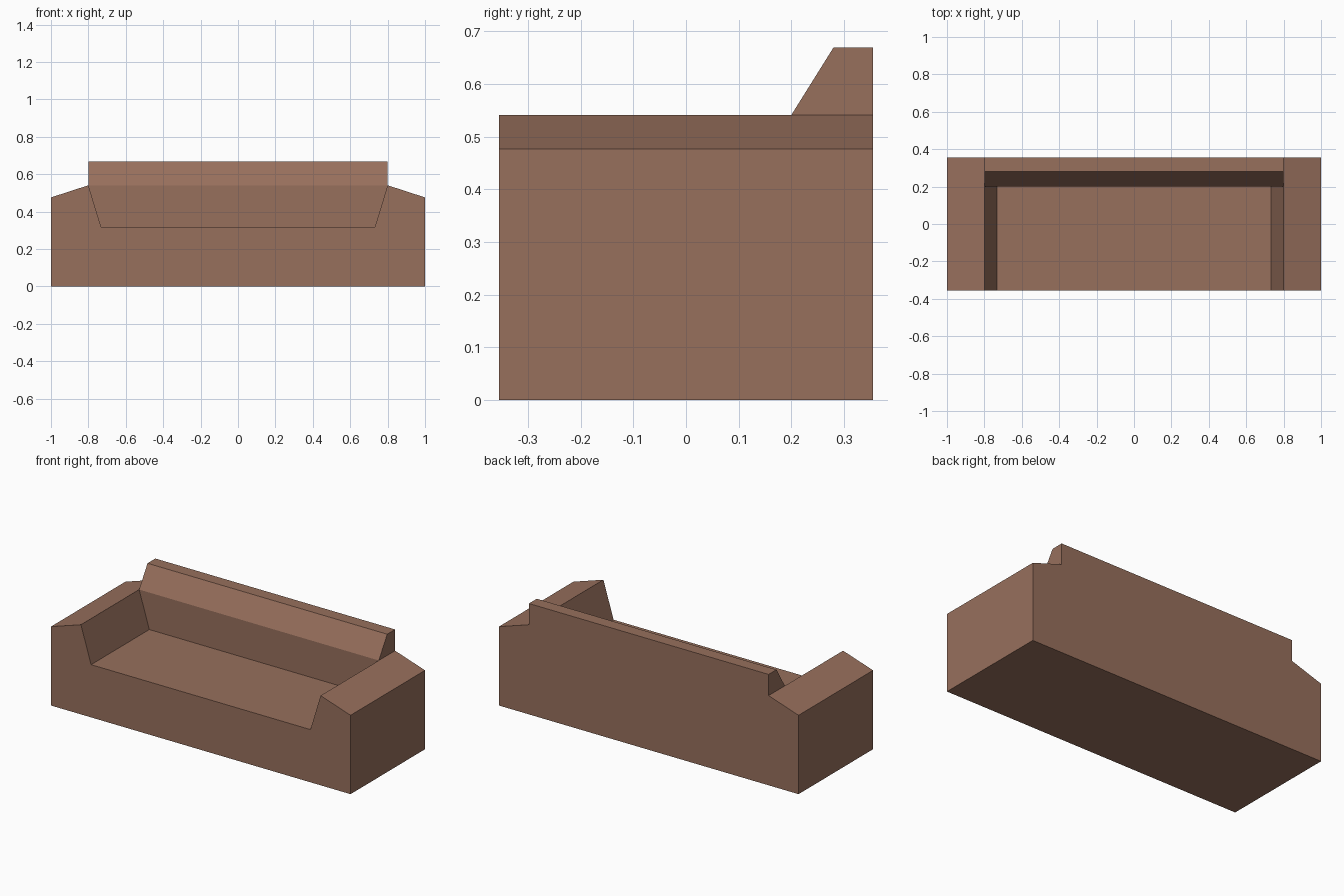
import bpy, bmesh

if "Cube" in bpy.data.objects:
    bpy.data.objects.remove(bpy.data.objects["Cube"])

DEPTH = 0.355              # half depth of the sofa
SEAT_Z, ARM_Z, TOP_Z = 0.318, 0.541, 0.669

brown = bpy.data.materials.new("brown leather")
brown.diffuse_color = (0.31, 0.16, 0.108, 1)
brown.use_nodes = True
brown.node_tree.nodes["Principled BSDF"].inputs["Base Color"].default_value = brown.diffuse_color


def prism(name, start, end):
    """Solid between two matching outlines."""
    bm = bmesh.new()
    a = [bm.verts.new(p) for p in start]
    b = [bm.verts.new(p) for p in end]
    bm.faces.new(a)
    bm.faces.new(b[::-1])
    for i in range(len(a)):
        j = (i + 1) % len(a)
        bm.faces.new((a[i], b[i], b[j], a[j]))
    bmesh.ops.recalc_face_normals(bm, faces=bm.faces)
    mesh = bpy.data.meshes.new(name)
    bm.to_mesh(mesh)
    bm.free()
    mesh.materials.append(brown)
    obj = bpy.data.objects.new(name, mesh)
    bpy.context.collection.objects.link(obj)
    return obj


# Seat and both arms: one mirrored front profile, extruded along the depth
half = [(1, 0), (1, 0.476), (0.8, ARM_Z), (0.732, SEAT_Z)]
profile = half + [(-x, z) for x, z in reversed(half)]
prism("seat_and_arms",
      [(x, -DEPTH, z) for x, z in profile],
      [(x, DEPTH, z) for x, z in profile])

# Backrest: side profile, its lower end tapered to meet the sloping arms
side = [(0.732, 0.2, SEAT_Z), (0.732, DEPTH, SEAT_Z), (0.8, DEPTH, ARM_Z),
        (0.8, DEPTH, TOP_Z), (0.8, 0.28, TOP_Z), (0.8, 0.2, ARM_Z)]
back = prism("backrest", side, [(-x, y, z) for x, y, z in side])

# The tapered ends bend at arm height, so split them there
bm = bmesh.new()
bm.from_mesh(back.data)
ends = [f for f in bm.faces if len(f.verts) == 6]
for f in ends:
    bend = [v for v in f.verts if abs(v.co.z - ARM_Z) < 1e-4]
    bmesh.utils.face_split(f, bend[0], bend[1])
bm.to_mesh(back.data)
bm.free()
